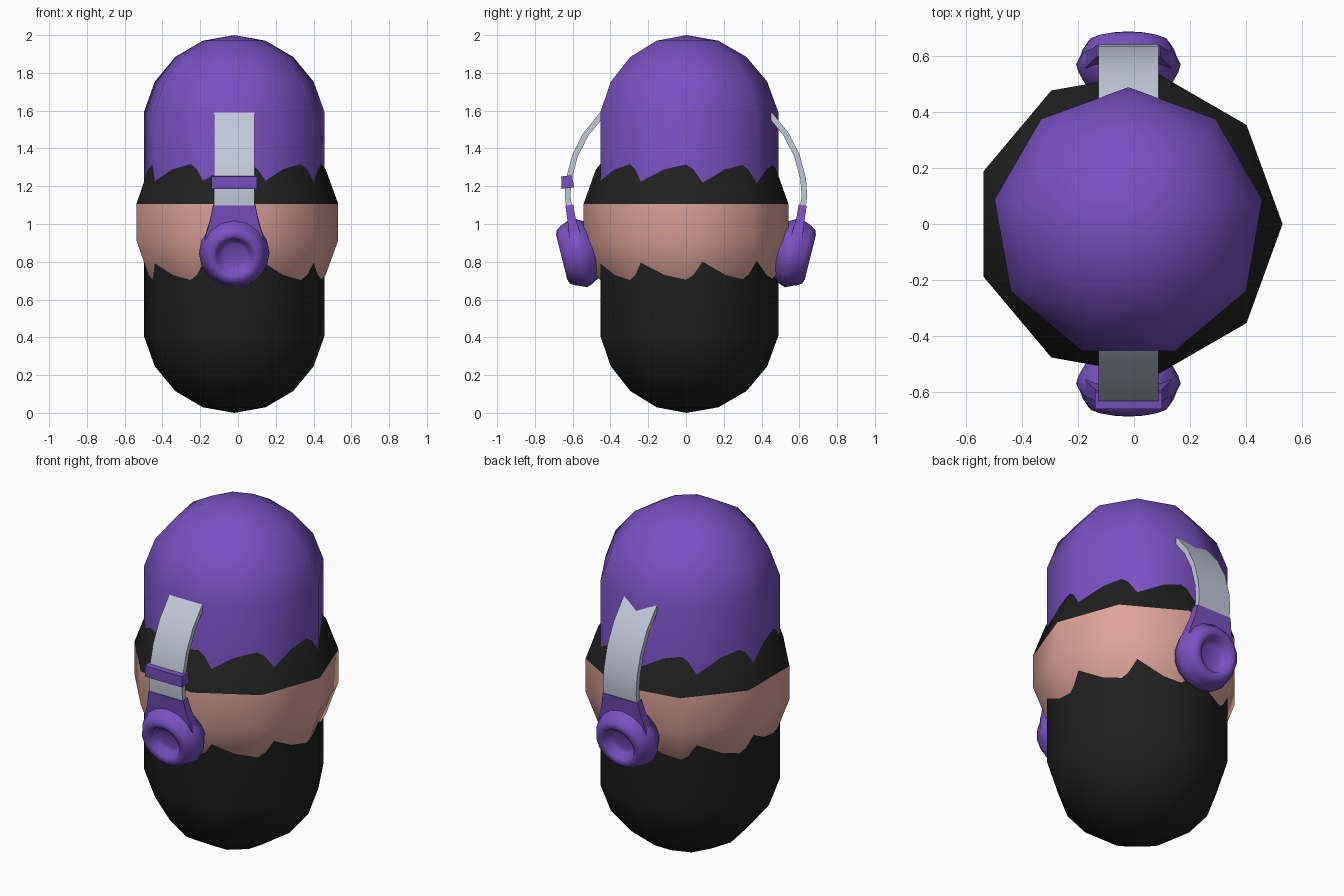
import bpy, bmesh, math
from mathutils import Vector, Matrix

if "Cube" in bpy.data.objects:
    bpy.data.objects.remove(bpy.data.objects["Cube"])


def material(name, rgb):
    m = bpy.data.materials.new(name)
    m.diffuse_color = (*rgb, 1)
    m.use_nodes = True
    m.node_tree.nodes["Principled BSDF"].inputs["Base Color"].default_value = m.diffuse_color
    return m


PURPLE = material("purple", (0.19, 0.08, 0.53))
BLACK = material("black", (0.014, 0.014, 0.014))
SKIN = material("skin", (0.73, 0.37, 0.32))
SILVER = material("silver", (0.54, 0.58, 0.70))
CX = -0.02


def finish(name, bm, mat, angle):
    bmesh.ops.remove_doubles(bm, verts=bm.verts, dist=1e-5)
    bmesh.ops.recalc_face_normals(bm, faces=bm.faces)
    me = bpy.data.meshes.new(name)
    bm.to_mesh(me)
    bm.free()
    me.materials.append(mat)
    ob = bpy.data.objects.new(name, me)
    bpy.context.collection.objects.link(ob)
    bpy.ops.object.select_all(action='DESELECT')
    ob.select_set(True)
    bpy.context.view_layer.objects.active = ob
    bpy.ops.object.shade_smooth_by_angle(angle=math.radians(angle))
    return ob


def skin_rings(bm, rings, closed_ends=False):
    vs = [[bm.verts.new(p) for p in r] for r in rings]
    n = len(rings[0])
    for a, b in zip(vs, vs[1:]):
        for i in range(n):
            j = (i + 1) % n
            bm.faces.new((a[i], a[j], b[j], b[i]))
    if closed_ends:
        bm.faces.new(vs[0])
        bm.faces.new(vs[-1])


def lathe(name, profile, n, phase, matrix, mat, angle):
    bm = bmesh.new()
    rings = [[matrix @ Vector((r * math.cos(phase + math.tau * i / n),
                               r * math.sin(phase + math.tau * i / n), z))
              for i in range(n)] for r, z in profile]
    skin_rings(bm, rings)
    return finish(name, bm, mat, angle)


def strip(name, path, side, mat):
    """Flat bar swept in the y-z plane; path items are (y, z, half width, thickness)."""
    bm = bmesh.new()
    rings = []
    for i, (y, z, w, t) in enumerate(path):
        a, b = path[max(i - 1, 0)], path[min(i + 1, len(path) - 1)]
        d = Vector((b[0] - a[0], b[1] - a[1])).normalized()
        ny, nz = -d.y * t / 2, d.x * t / 2
        rings.append([(CX + sx * w, side * (y + k * ny), z + k * nz)
                      for sx, k in ((-1, -1), (1, -1), (1, 1), (-1, 1))])
    skin_rings(bm, rings, True)
    return finish(name, bm, mat, 35)


def arc(R, zc, degrees):
    return [(R * math.cos(math.radians(d)), zc + R * math.sin(math.radians(d))) for d in degrees]


# Capsule head: nine sides, cap above and beard below
head = Matrix.Translation((CX, 0.003, 0))
R = 0.493
lathe("cap", [(R * math.cos(math.radians(10)), 1.0)] + arc(R, 1.507, (10, 30, 50, 70, 90)),
      9, math.pi / 2, head, PURPLE, 60)
lathe("beard", arc(R, R, (-90, -70, -50, -30, -10)) + [(R * math.cos(math.radians(10)), 1.0)],
      9, math.pi / 2, head, BLACK, 60)

# Bulging face band and hair rim, turned against the capsule for the jagged edge
band = Matrix.Translation((CX, 0, 0))
lathe("face_band", arc(0.559, 1.01, (-50, -30, -10, 10)), 9, 0, band, SKIN, 60)
lathe("hair_rim", arc(0.559, 1.01, (10, 30, 50)), 9, 0, band, BLACK, 60)

# Headphones on both sides
cup_profile = [(0, -0.1), (0.12, -0.1), (0.15, -0.085), (0.178, -0.035), (0.187, -0.005),
               (0.172, 0.025), (0.163, 0.05), (0.145, 0.078), (0.12, 0.086), (0.098, 0.078),
               (0.082, 0.04), (0.06, 0.03), (0, 0.03)]
tilt = math.radians(14)
for side, label in ((-1, "front"), (1, "back")):
    strip(label + "_headband", [(y, z, 0.107, 0.03) for y, z in (
        (0.39, 1.635), (0.455, 1.567), (0.53, 1.475), (0.588, 1.36),
        (0.62, 1.24), (0.627, 1.15), (0.614, 1.05))], side, SILVER)
    strip(label + "_cup_arm", [(0.618, 1.10, 0.112, 0.042), (0.605, 1.02, 0.128, 0.045),
                               (0.588, 0.94, 0.152, 0.06), (0.575, 0.86, 0.165, 0.06)], side, PURPLE)
    axis = Vector((0, side * math.cos(tilt), -math.sin(tilt)))
    rot = axis.to_track_quat('Z', 'X').to_matrix().to_4x4()
    lathe(label + "_ear_cup", cup_profile, 16, 0,
          Matrix.Translation((CX, side * 0.575, 0.845)) @ rot, PURPLE, 60)

# Adjustment slider on the front side only
strip("slider", [(0.632, 1.255, 0.12, 0.058), (0.625, 1.19, 0.12, 0.066)], -1, PURPLE)
